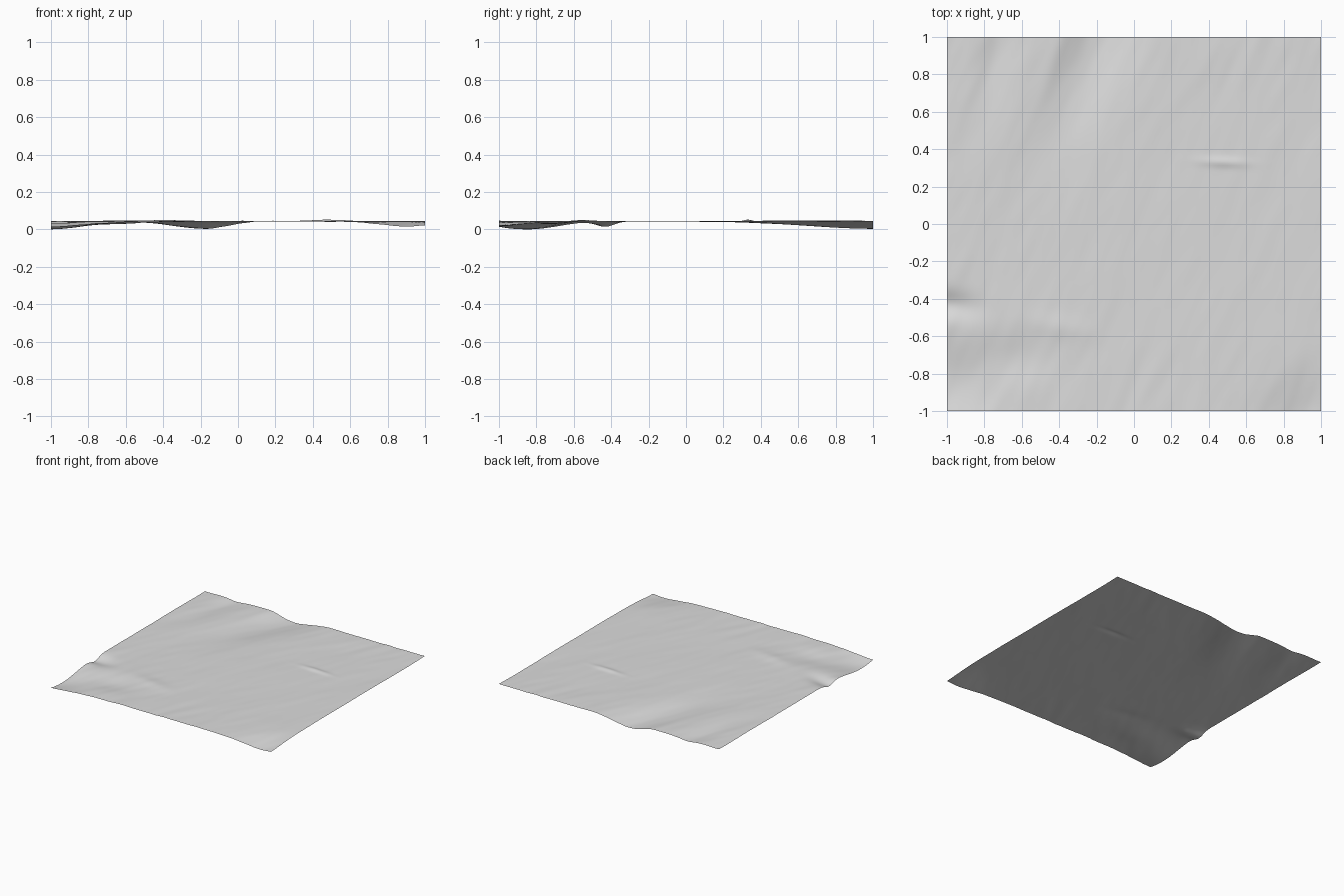
import bpy
import bmesh
from math import exp
from mathutils import Vector, noise

cube = bpy.data.objects.get("Cube")
if cube:
    bpy.data.objects.remove(cube, do_unlink=True)

SEGMENTS = 160
BASE = 0.05


def bump(x, y, cx, cy, rx, ry, lean=0.0):
    """Soft hill, sheared sideways by lean along y."""
    dx, dy = x - cx - lean * (y - cy), y - cy
    return exp(-(dx / rx) ** 2 - (dy / ry) ** 2)


def streaks(x, y, across, along, seed):
    """Noise stretched along the diagonal grain of the ground."""
    u, v = x - 0.4 * y, y + 0.4 * x
    return noise.noise(Vector((u * across, v * along, seed)))


# centre x, centre y, radius x, radius y, lean, height
FEATURES = [
    (-0.16, 1.05, 0.16, 0.55, 0.35, -0.042),   # back valley
    (-0.40, 0.95, 0.07, 0.30, 0.35, 0.008),    # valley shoulder
    (-1.05, -0.85, 0.30, 0.22, 0.0, -0.046),   # sunken corner
    (-1.02, -0.43, 0.16, 0.07, -0.5, -0.028),  # gully beside it
    (-0.40, -0.55, 0.16, 0.07, -1.0, 0.006),   # hollow rim
    (-0.62, -0.72, 0.18, 0.12, 0.0, -0.012),   # hollow
    (0.88, -1.05, 0.22, 0.22, 0.3, -0.028),    # front dip
    (0.48, 0.33, 0.12, 0.025, -1.0, 0.008),    # small ridge
    (-0.75, 0.85, 0.08, 0.25, 0.2, -0.010),    # side furrow
]


def height(x, y):
    z = BASE
    for cx, cy, rx, ry, lean, h in FEATURES:
        z += h * bump(x, y, cx, cy, rx, ry, lean)
    # calmer in the middle, rougher toward the left and the ends
    rough = 0.3 + 0.5 * abs(y) ** 2 + 0.3 * max(0, -x)
    z += rough * 0.006 * streaks(x, y, 5, 1.6, 2)
    z += rough * 0.003 * streaks(x, y, 13, 4, 7)
    return min(max(z, 0.002), 0.06)


# Single open sheet of gently rolling ground
mesh = bpy.data.meshes.new("ground_sheet")
bm = bmesh.new()
bmesh.ops.create_grid(bm, x_segments=SEGMENTS, y_segments=SEGMENTS, size=1.0)
for v in bm.verts:
    v.co.z = height(v.co.x, v.co.y)
lowest = min(v.co.z for v in bm.verts)
for v in bm.verts:
    v.co.z -= lowest
for f in bm.faces:
    f.smooth = True
bm.to_mesh(mesh)
bm.free()

ground = bpy.data.objects.new("ground_sheet", mesh)
bpy.context.collection.objects.link(ground)

# Plain light grey
grey = bpy.data.materials.new("light_grey")
grey.use_nodes = True
colour = (0.72, 0.72, 0.72, 1.0)
grey.diffuse_color = colour
grey.node_tree.nodes["Principled BSDF"].inputs["Base Color"].default_value = colour
mesh.materials.append(grey)
